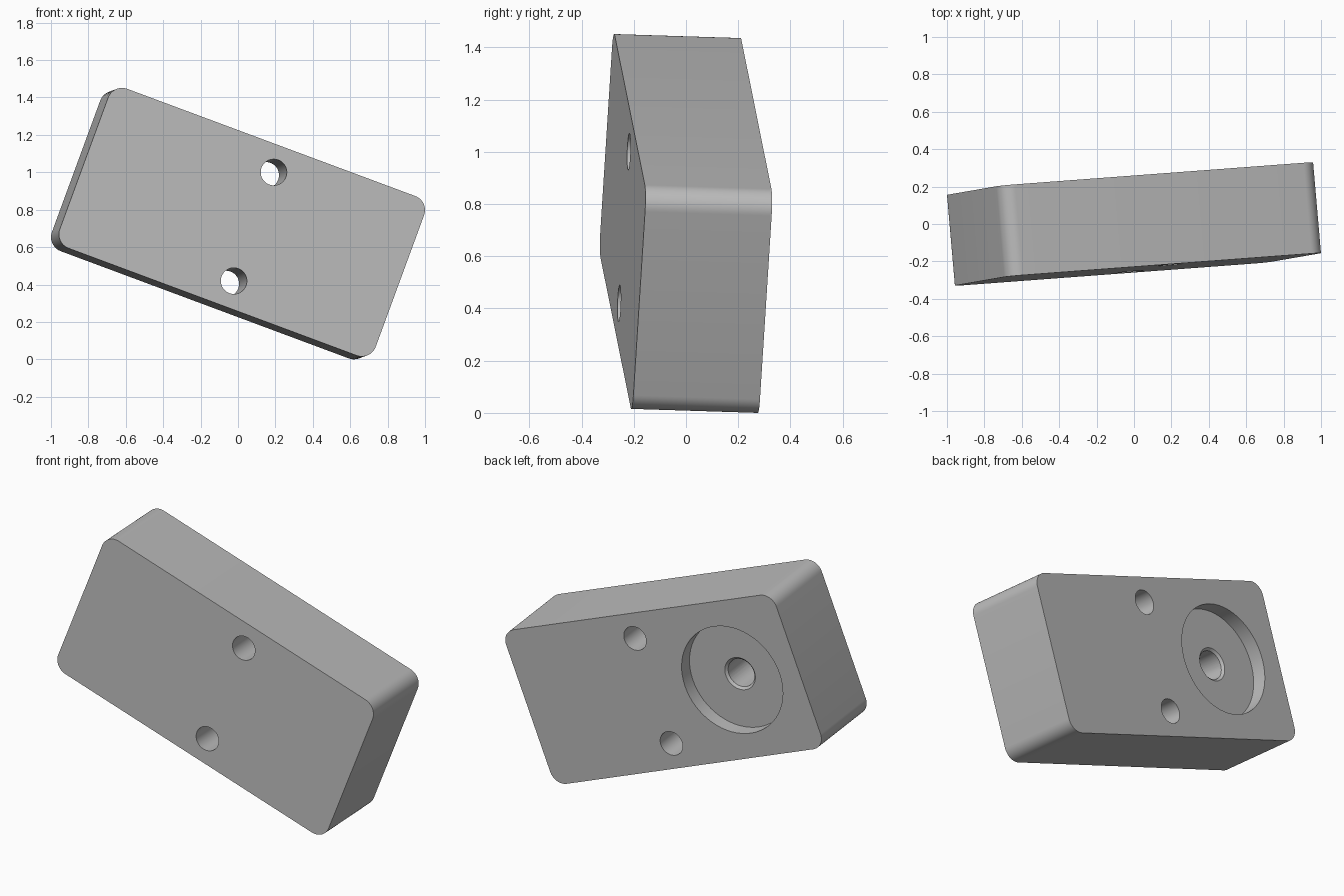
import bpy, bmesh
from mathutils import Matrix, Vector

default = bpy.data.objects.get("Cube")
if default:
    bpy.data.objects.remove(default, do_unlink=True)

LENGTH, DEPTH, HEIGHT, CORNER = 1.807, 0.487, 0.91, 0.08
BACK = DEPTH / 2

grey = bpy.data.materials.new("plain grey")
grey.use_nodes = True
colour = (0.5, 0.5, 0.5, 1)
grey.diffuse_color = colour
grey.node_tree.nodes["Principled BSDF"].inputs["Base Color"].default_value = colour


def add_object(name, bm):
    bmesh.ops.recalc_face_normals(bm, faces=bm.faces)
    mesh = bpy.data.meshes.new(name)
    bm.to_mesh(mesh)
    bm.free()
    mesh.materials.append(grey)
    obj = bpy.data.objects.new(name, mesh)
    bpy.context.collection.objects.link(obj)
    return obj


def drill(body, name, x, z, y0, y1, r0, r1=None):
    """Cut a round hole along local y, from y0 (radius r0) to y1 (radius r1)."""
    bm = bmesh.new()
    bmesh.ops.create_cone(
        bm, cap_ends=True, segments=64, radius1=r0, radius2=r1 or r0, depth=abs(y1 - y0),
        matrix=Matrix.Translation((x, (y0 + y1) / 2, z)) @ Matrix.Rotation(1.5707963, 4, "X"))
    cutter = add_object(name, bm)
    cutter.hide_render = True
    mod = body.modifiers.new(name, "BOOLEAN")
    mod.operation, mod.solver, mod.object = "DIFFERENCE", "EXACT", cutter
    bpy.context.view_layer.objects.active = body
    bpy.ops.object.modifier_apply(modifier=name)
    bpy.data.objects.remove(cutter, do_unlink=True)


# Block with its four depth edges rounded
bm = bmesh.new()
bmesh.ops.create_cube(bm, size=1, matrix=Matrix.Diagonal((LENGTH, DEPTH, HEIGHT, 1)))
edges = [e for e in bm.edges if abs(e.verts[0].co.y - e.verts[1].co.y) > DEPTH / 2]
bmesh.ops.bevel(bm, geom=edges, offset=CORNER, segments=12, profile=0.5, affect="EDGES")
block = add_object("mounting_block", bm)

# Two through holes
for name, z in (("upper_hole", 0.31), ("lower_hole", -0.31)):
    drill(block, name, 0.068, z, BACK + 0.1, -BACK - 0.1, 0.07)

# Round pocket in the back, with a blind hole and its small chamfer
POCKET_X, FLOOR = -0.46, BACK - 0.085
drill(block, "pocket", POCKET_X, 0, BACK + 0.1, FLOOR, 0.315)
drill(block, "blind_hole", POCKET_X, 0, FLOOR + 0.04, BACK - 0.41, 0.082)
# The wide end of the chamfer faces the back
drill(block, "hole_chamfer", POCKET_X, 0, FLOOR + 0.015, FLOOR - 0.015, 0.11, 0.08)

# Tilt the block into place and centre it
along = Vector((0.935, 0.070, -0.348)).normalized()
inward = Vector((-0.088, 0.995, -0.031))
upward = along.cross(inward).normalized()
inward = upward.cross(along)
block.data.transform(Matrix((along, inward, upward)).transposed().to_4x4())
lowest = min(v.co.z for v in block.data.vertices)
block.location.z = -lowest

bpy.ops.object.select_all(action="DESELECT")
block.select_set(True)
bpy.context.view_layer.objects.active = block
bpy.ops.object.shade_smooth_by_angle(angle=0.5)
